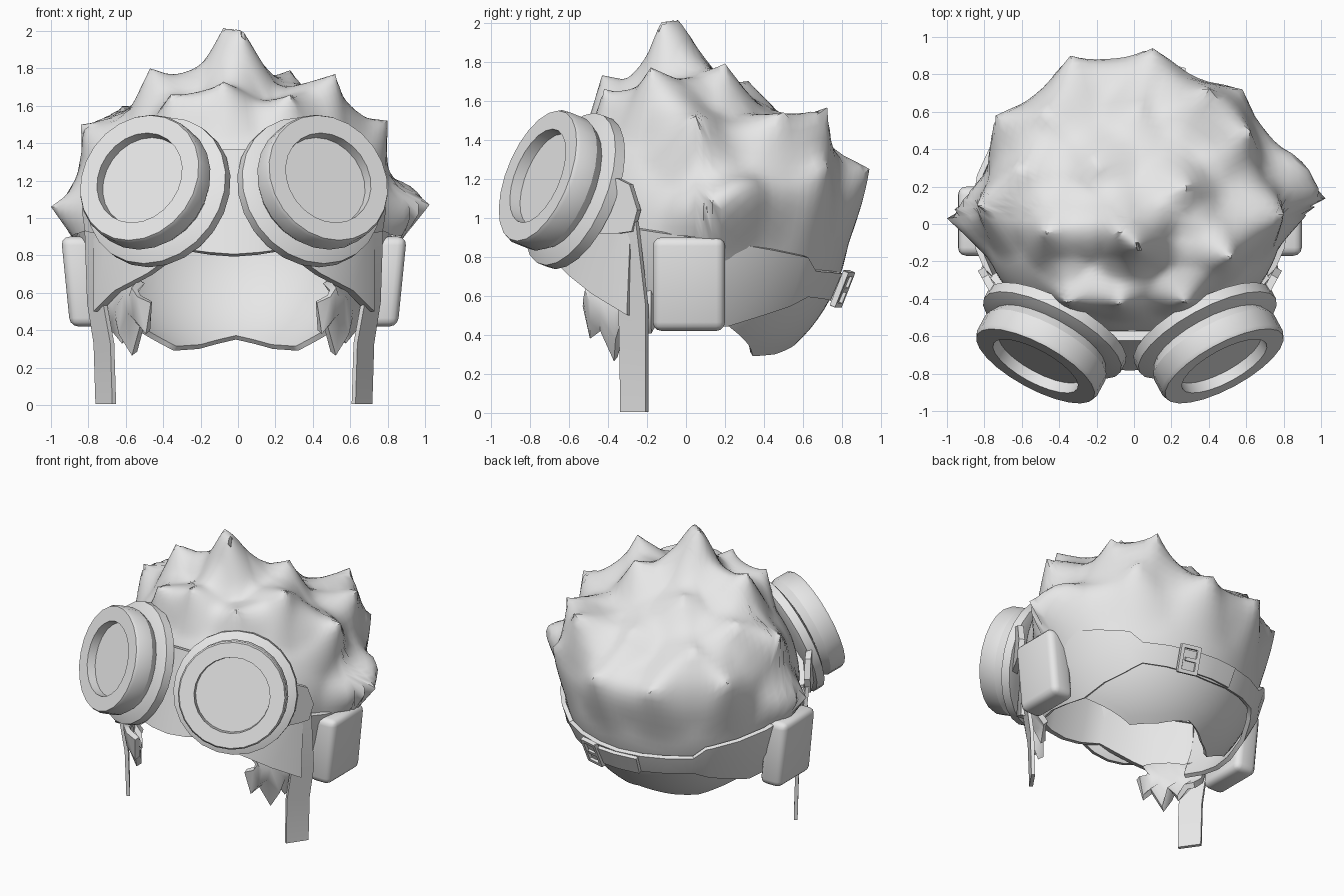
import bpy, bmesh, math
from mathutils import Vector, Matrix

if "Cube" in bpy.data.objects:
    bpy.data.objects.remove(bpy.data.objects["Cube"])

MX = -0.022  # mirror plane of the gear
grey = bpy.data.materials.new("plain_grey")
grey.diffuse_color = (0.8, 0.8, 0.8, 1)
grey.use_nodes = True
grey.node_tree.nodes["Principled BSDF"].inputs["Base Color"].default_value = grey.diffuse_color


def finish(ob, thick=0, offset=0, bevel=0, angle=35):
    """Apply modifiers, material and shading."""
    bpy.ops.object.select_all(action='DESELECT')
    ob.select_set(True)
    bpy.context.view_layer.objects.active = ob
    if thick:
        m = ob.modifiers.new("thickness", 'SOLIDIFY')
        m.thickness, m.offset = thick, offset
        bpy.ops.object.modifier_apply(modifier=m.name)
    if bevel:
        m = ob.modifiers.new("rounding", 'BEVEL')
        m.width, m.segments = bevel, 3
        bpy.ops.object.modifier_apply(modifier=m.name)
    bpy.ops.object.shade_smooth_by_angle(angle=math.radians(angle))
    ob.data.materials.append(grey)
    return ob


def from_bmesh(name, bm):
    me = bpy.data.meshes.new(name)
    bm.to_mesh(me)
    bm.free()
    ob = bpy.data.objects.new(name, me)
    bpy.context.collection.objects.link(ob)
    return ob


def sheet(name, rows, closed=False, recalc=False, **kw):
    """Surface through rows of points."""
    bm = bmesh.new()
    vs = [[bm.verts.new(p) for p in r] for r in rows]
    n = len(rows[0])
    for a, b in zip(vs, vs[1:]):
        for i in range(n if closed else n - 1):
            j = (i + 1) % n
            bm.faces.new((a[i], a[j], b[j], b[i]))
    bmesh.ops.remove_doubles(bm, verts=bm.verts, dist=1e-4)
    if recalc:
        bmesh.ops.recalc_face_normals(bm, faces=bm.faces)
    return finish(from_bmesh(name, bm), **kw)


def box(name, centre, size, rot=None, shear=0, **kw):
    bm = bmesh.new()
    bmesh.ops.create_cube(bm, size=1)
    for v in bm.verts:
        p = Vector([a * b for a, b in zip(v.co, size)])
        p.x += shear * p.z
        v.co = (rot @ p if rot else p) + Vector(centre)
    return finish(from_bmesh(name, bm), **kw)


def lerp_table(table, t):
    for (a, va), (b, vb) in zip(table, table[1:]):
        if t <= b:
            return va + (vb - va) * (t - a) / (b - a)
    return table[-1][1]


# ---- hair: ellipsoid cap with a stepped hem and pulled-out tufts
CY, CZ = 0.05, 1.0


def head(az, z, grow=0.0):
    """Point on the head shape at an angle (degrees) and height."""
    rz = 0.73 if z > CZ else 0.85
    s = max(-1, min(1, (z - CZ) / rz))
    c, a = math.sqrt(1 - s * s), math.radians(az)
    ry = 0.79 if math.sin(a) > 0 else 0.70
    y = CY + (ry * c + grow) * math.sin(a)
    drop = 0.2 * max(0, y) * max(0, s)
    return Vector((MX / 2 + (0.81 * c + grow) * math.cos(a), y, z - drop))


hem = [(-90, 1.34), (-65, 1.28), (-45, 1.02), (-20, 0.93), (0, 0.87), (8, 0.5),
       (20, 0.42), (42, 0.29), (65, 0.3), (90, 0.35)]
N, R = 112, 34
hair = []
for j in range(R + 1):
    row = []
    for i in range(N):
        az = -90 + 360 * i / N
        z0 = lerp_table(hem, az if az <= 90 else 180 - az)
        f0 = math.asin((z0 - CZ) / (0.73 if z0 > CZ else 0.85))
        f = f0 + (math.pi / 2 - f0) * j / R
        row.append(head(az, CZ + math.sin(f) * (0.73 if f > 0 else 0.85)))
    hair.append(row)

# tuft tips: x, y, z, width
tufts = [(-.08, -.03, 1.94, .28), (.03, -.12, 1.9, .24), (.28, .2, 1.79, .24), (.52, -.18, 1.77, .28),
         (-.47, -.05, 1.8, .28), (-.84, .1, 1.5, .28), (.8, .05, 1.52, .28), (-1, .03, 1.06, .26),
         (1, .13, 1.05, .28), (-.2, .32, 1.7, .24), (.4, .72, 1.56, .26), (.58, .72, 1.27, .3),
         (.1, .94, 1.25, .32), (-.34, .9, 1.25, .3), (-.74, .58, 1.3, .3), (.87, .34, 1.15, .28),
         (.62, .5, 1.54, .25), (-.08, -.43, 1.73, .24), (.28, -.42, 1.66, .2), (-.36, -.42, 1.66, .22),
         (-.48, .6, 1.48, .28), (-.62, .3, 1.6, .25), (.02, .62, 1.5, .22)]
flat = [p for r in hair for p in r]
base = [p.copy() for p in flat]
for x, y, z, w in tufts:
    tip = Vector((x, y, z))
    aim = tip - Vector((0, 0, 0.08))
    root = min(base, key=lambda p: (p - aim).length)
    for p, b in zip(flat, base):
        k = max(0, 1 - (b - root).length / w) ** 1.35
        p += (tip - root) * k
    # keep the tip where it was asked for
    for p, b in zip(flat, base):
        if (b - root).length < 1e-5:
            p[:] = tip
sheet("spiky_hair", hair, closed=True, thick=0.03, offset=-1, angle=50)

# ---- head strap around the back: wide at the sides, narrow behind
top = [(-28, .95), (0, .9), (15, .87), (46, .8), (52, .73), (90, .71)]
bottom = [(-28, .5), (0, .46), (15, .45), (43, .55), (52, .6), (90, .57)]
rows = [[], [], []]
for az in [-28, -14, 0, 15, 30, 43, 46, 52, 65, 78, 90]:
    t, b = lerp_table(top, az), lerp_table(bottom, az)
    for r, z in zip(rows, (b, (t + b) / 2, t)):
        r.append(head(az, z, 0.02))
for r in rows:
    r += [Vector((2 * MX - p.x, p.y, p.z)) for p in r[-2::-1]]
sheet("head_strap", rows, thick=0.03)

# ---- loose strap end and buckle at the back
sheet("strap_end", [[head(az, z, 0.055) for az in (72, 80, 90, 102)] for z in (.57, .70)], thick=0.025)
turn = Matrix.Rotation(math.radians(-14), 3, 'Z') @ Matrix.Rotation(math.radians(-22), 3, 'X')
for n, (u, v, su, sv) in enumerate([(0, .085, .13, .025), (0, -.085, .13, .025), (-.06, 0, .025, .19),
                                    (.06, 0, .025, .19), (-.02, 0, .1, .025)]):
    c = head(75, 0.635, 0.065) + turn @ Vector((u, 0, v))
    box(f"buckle_bar_{n}", c, (su, .03, sv), turn)

# ---- goggle face plate: x, top y, top z, bottom y, bottom z
plate = [(0, -.6, 1.36, -.76, .80), (.13, -.6, 1.36, -.75, .81), (.27, -.58, 1.34, -.71, .83),
         (.45, -.5, 1.3, -.58, .70), (.62, -.4, 1.1, -.47, .61), (.73, -.27, .97, -.29, .50)]
full = [(-x, *q) for x, *q in plate[:0:-1]] + plate
sheet("goggle_face_plate", [[(MX + x, yb, zb) for x, yt, zt, yb, zb in full],
                            [(MX + x, yt, zt) for x, yt, zt, yb, zb in full]], thick=0.05)

# ---- goggle profile: radius, distance along the axis
eyecup = [(0, -.06), (.25, -.06), (.255, 0), (.355, 0), (.365, -.02), (.365, -.12), (.335, -.17),
          (.37, -.18), (.415, -.20), (.415, -.26), (.36, -.28), (0, -.28)]

for s, side in ((-1, "left"), (1, "right")):
    def P(x, y, z):
        return Vector((MX + s * x, y, z))

    # eyecup with recessed lens
    axis = Vector((s * .45, -.83, .34)).normalized()
    q = axis.to_track_quat('Z', 'Y')
    c = P(.505, -.76, 1.215)
    rings = [[c + q @ Vector((r * math.cos(k * math.pi / 12), r * math.sin(k * math.pi / 12), d))
              for k in range(24)] for r, d in eyecup]
    sheet(side + "_eyecup", rings, closed=True, recalc=True, angle=28)

    # hinge tab joining eyecup and strap
    tab = [[(-.48, .92), (-.42, .92), (-.34, .92), (-.27, .93)],
           [(-.48, 1.05), (-.42, 1.05), (-.34, 1.05), (-.24, 1.04)],
           [(-.45, 1.18), (-.42, 1.2), (-.34, 1.2), (-.28, 1.17)]]
    sheet(side + "_hinge_tab", [[P(.79 + .55 * (y + .25), y, z) for y, z in r] for r in tab], thick=0.04)

    # ear pad
    box(side + "_ear_pad", P(.815, .015, .66), (.17, .37, .48), shear=s * .1, bevel=.045, angle=40)

    # hanging strap: front edge and back edge
    front = [(.71, -.32, .97), (.69, -.34, .55), (.65, -.335, .33), (.64, -.33, .005)]
    back = [(.79, -.25, .98), (.775, -.2, .55), (.74, -.2, .33), (.73, -.2, .005)]
    sheet(side + "_hanging_strap", [[P(*a), P(*b)] for a, b in zip(front, back)], thick=0.025)

    # sideburn with pointed ends: y, root height, end height
    burn = [(-.51, .66, .55), (-.48, .67, .39), (-.43, .66, .43), (-.36, .65, .275),
            (-.32, .64, .42), (-.27, .62, .34), (-.22, .62, .42), (-.17, .62, .42)]
    rows = []
    for k in (0, .35, .7, 1):
        rows.append([P(.50 + .6 * (y + .5) + .05 * math.sin(k * 3) - .06 * k * k,
                       y, a + (b - a) * k) for y, a, b in burn])
    sheet(side + "_sideburn", rows, thick=0.04, angle=50)
